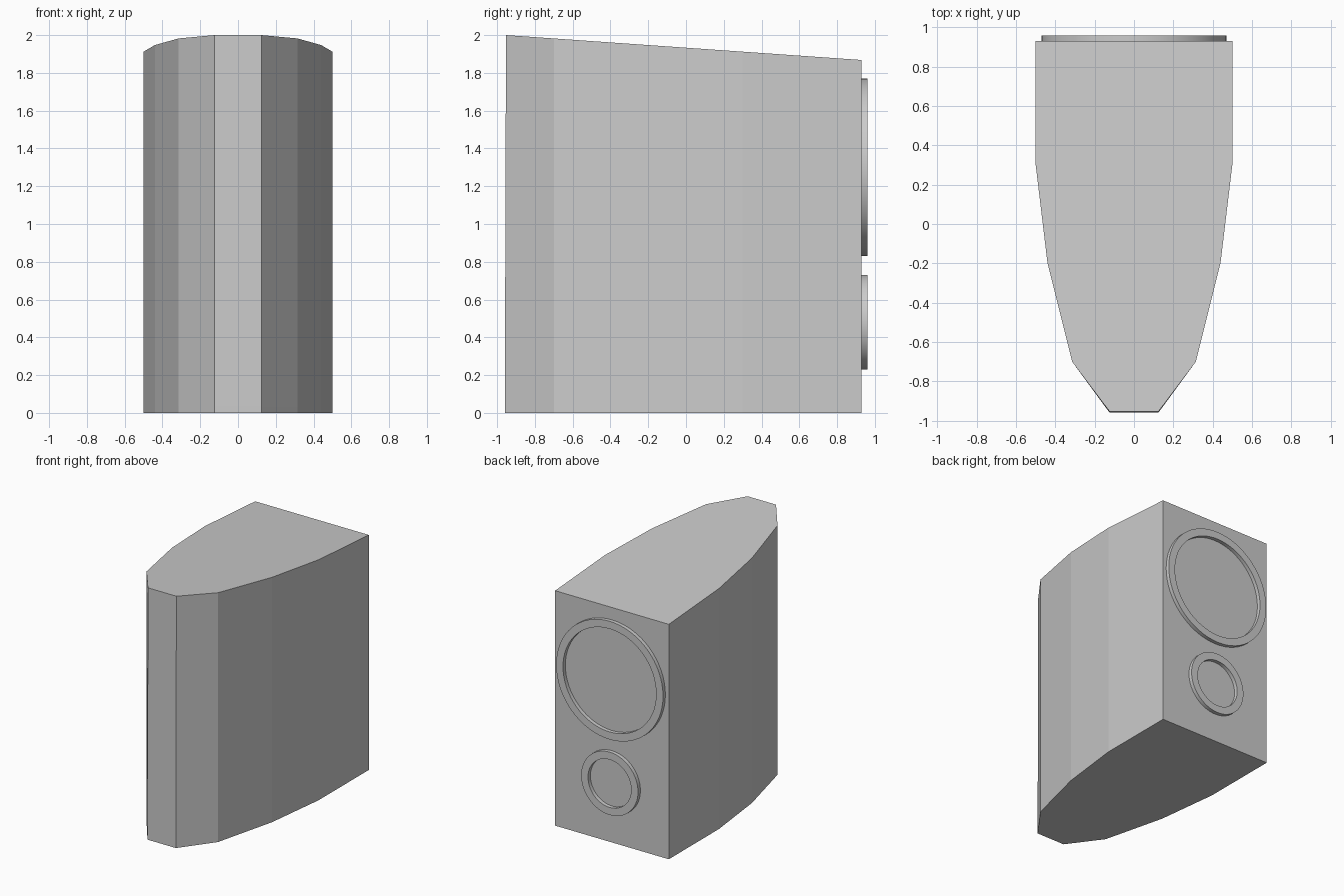
import bpy
import bmesh
import math

cube = bpy.data.objects.get("Cube")
if cube:
    bpy.data.objects.remove(cube, do_unlink=True)

grey = bpy.data.materials.new("light_grey")
grey.use_nodes = True
grey.diffuse_color = (0.6, 0.6, 0.6, 1)
grey.node_tree.nodes["Principled BSDF"].inputs["Base Color"].default_value = (0.6, 0.6, 0.6, 1)

BACK = 0.93


def add_object(name, bm):
    bmesh.ops.recalc_face_normals(bm, faces=bm.faces)
    mesh = bpy.data.meshes.new(name)
    bm.to_mesh(mesh)
    bm.free()
    mesh.materials.append(grey)
    obj = bpy.data.objects.new(name, mesh)
    bpy.context.collection.objects.link(obj)
    return obj


def loft(bm, loops, closed=False):
    """Join matching vertex loops with quads."""
    pairs = list(zip(loops, loops[1:] + loops[:1])) if closed else list(zip(loops, loops[1:]))
    for a, b in pairs:
        for i in range(len(a)):
            j = (i + 1) % len(a)
            bm.faces.new((a[i], a[j], b[j], b[i]))


# Cabinet: tapered plan with a sloping top and a slim foot at the narrow end
half = [(0.5, BACK), (0.5, 0.3), (0.44, -0.2), (0.315, -0.7), (0.125, -0.953)]
plan = half + [(-x, y) for x, y in reversed(half)]


def top_height(y):
    return 2.0 - 0.07 * (y + 0.953)


bm = bmesh.new()
foot = [[bm.verts.new((x, y - 0.006 if y < -0.9 else y, z)) for x, y in plan]
        for z in (0, 0.035)]
top = [bm.verts.new((x, y, top_height(y))) for x, y in plan]
loft(bm, foot + [top])
bm.faces.new(foot[0])
bm.faces.new(top)
add_object("speaker_cabinet", bm)


# Driver rims: flat raised rings on the wide back panel
def driver_ring(name, z, outer, inner, steps=64):
    bm = bmesh.new()
    section = [(outer, BACK - 0.01), (outer, 0.96), (inner, 0.96), (inner, BACK - 0.01)]
    loops = []
    for r, y in section:
        angles = [2 * math.pi * i / steps for i in range(steps)]
        loops.append([bm.verts.new((r * math.cos(a), y, z + r * math.sin(a))) for a in angles])
    loft(bm, loops, closed=True)
    ring = add_object(name, bm)
    bpy.ops.object.select_all(action="DESELECT")
    ring.select_set(True)
    bpy.context.view_layer.objects.active = ring
    bpy.ops.object.shade_smooth_by_angle(angle=math.radians(30))


driver_ring("woofer_ring", 1.3, 0.47, 0.41)
driver_ring("tweeter_ring", 0.48, 0.25, 0.19)
